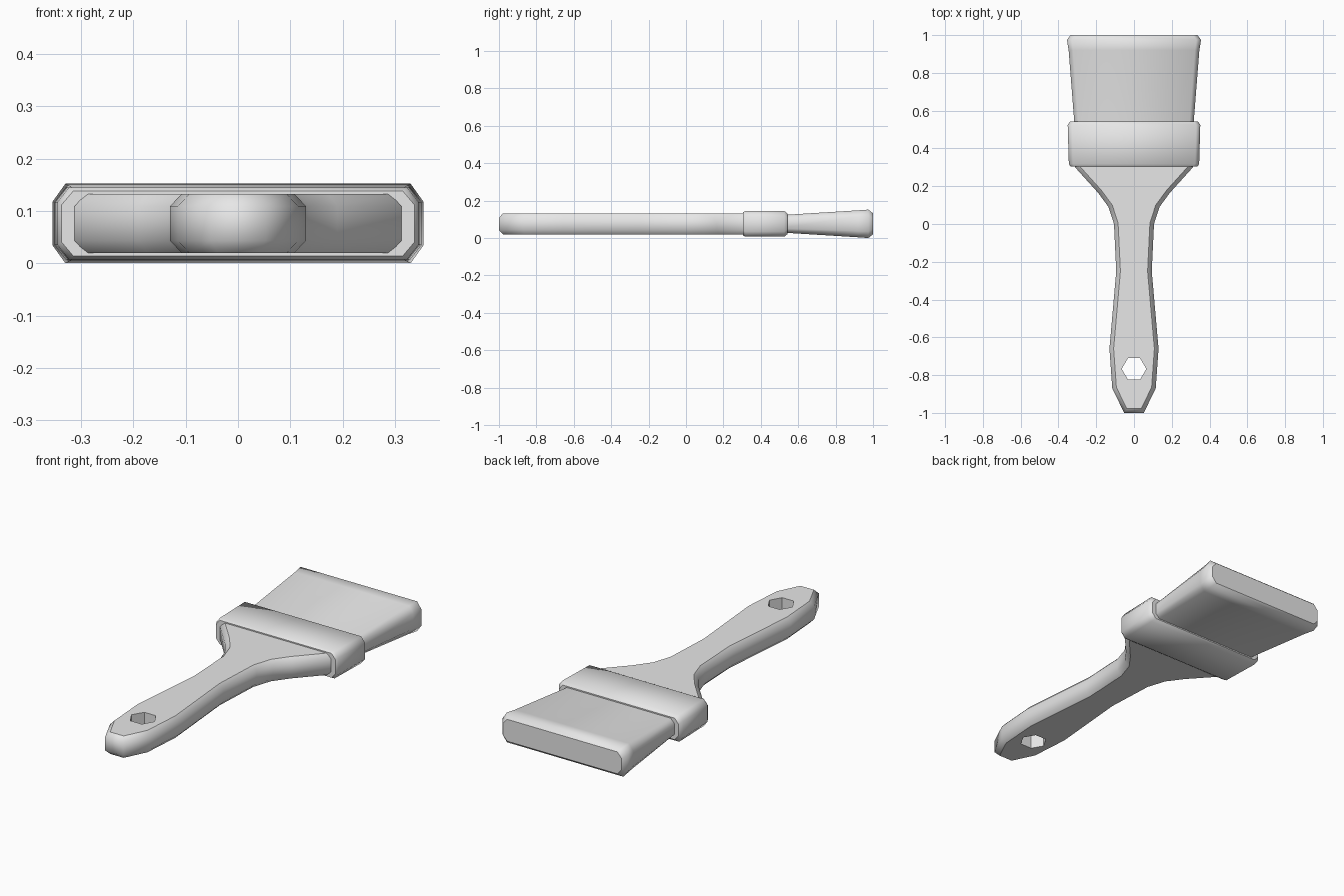
import bpy, bmesh, math
from mathutils import Vector

if "Cube" in bpy.data.objects:
    bpy.data.objects.remove(bpy.data.objects["Cube"])

GREY = (0.8, 0.8, 0.8, 1.0)
grey = bpy.data.materials.new("plain_grey")
grey.use_nodes = True
grey.diffuse_color = GREY
grey.node_tree.nodes["Principled BSDF"].inputs["Base Color"].default_value = GREY
MID = 0.076  # height of the brush's centre plane


def finish(bm, name, angle, is_flat):
    """Turn a bmesh into a smooth-shaded object, keeping chosen faces flat."""
    bmesh.ops.recalc_face_normals(bm, faces=bm.faces)
    mesh = bpy.data.meshes.new(name)
    bm.to_mesh(mesh)
    bm.free()
    mesh.materials.append(grey)
    obj = bpy.data.objects.new(name, mesh)
    bpy.context.collection.objects.link(obj)
    bpy.ops.object.select_all(action="DESELECT")
    obj.select_set(True)
    bpy.context.view_layer.objects.active = obj
    bpy.ops.object.shade_smooth_by_angle(angle=math.radians(angle))
    for poly in mesh.polygons:
        if is_flat(poly.normal):
            poly.use_smooth = False
    return obj


def bridge(bm, a, b):
    """Join two rings of equal length with quads."""
    n = len(a)
    for i in range(n):
        j = (i + 1) % n
        bm.faces.new((a[i], a[j], b[j], b[i]))


def loft(name, sections, angle, is_flat):
    """Chamfered rectangles (y, half width, half height, chamfer x, chamfer z) joined along y."""
    bm = bmesh.new()
    rings = []
    for y, w, h, cx, cz in sections:
        quarter = [(w, h - cz), (w - cx, h)]
        half = quarter + [(-x, z) for x, z in reversed(quarter)]
        outline = half + [(-x, -z) for x, z in half]
        rings.append([bm.verts.new((x, y, MID + z)) for x, z in outline])
    for a, b in zip(rings, rings[1:]):
        bridge(bm, a, b)
    bm.faces.new(rings[0])
    bm.faces.new(rings[-1])
    return finish(bm, name, angle, is_flat)


def inset(points, d):
    """Offset a counter-clockwise outline inwards with mitred corners."""
    out = []
    for i, p in enumerate(points):
        e1 = (p - points[i - 1]).normalized()
        e2 = (points[(i + 1) % len(points)] - p).normalized()
        n1, n2 = Vector((-e1.y, e1.x)), Vector((-e2.y, e2.x))
        out.append(p + (n1 + n2) * (d / (1 + n1.dot(n2))))
    return out


# Handle: chamfered outline with a six-sided hanging hole
right_side = [(0.052, -1.0), (0.115, -0.87), (0.13, -0.66), (0.094, -0.25),
              (0.106, 0.0), (0.135, 0.09), (0.19, 0.165), (0.312, 0.30), (0.32, 0.36)]
outline = [Vector(p) for p in right_side + [(-x, y) for x, y in reversed(right_side)]]
bm = bmesh.new()
rings = []
for z, d in ((0.02, 0.022), (0.043, 0.0), (0.109, 0.0), (0.132, 0.022)):
    rings.append([bm.verts.new((p.x, p.y, z)) for p in inset(outline, d)])
for a, b in zip(rings, rings[1:]):
    bridge(bm, a, b)
holes = []
for ring in (rings[0], rings[-1]):
    hole = [bm.verts.new((0.065 * math.cos(i * math.pi / 3),
                          -0.767 + 0.065 * math.sin(i * math.pi / 3), ring[0].co.z))
            for i in range(6)]
    edges = []
    for loop in (ring, hole):
        for i, v in enumerate(loop):
            w = loop[(i + 1) % len(loop)]
            edges.append(bm.edges.get((v, w)) or bm.edges.new((v, w)))
    bmesh.ops.triangle_fill(bm, edges=edges, use_beauty=True)
    holes.append(hole)
bridge(bm, holes[0], holes[1])
finish(bm, "handle", 50, lambda n: abs(n.z) > 0.99)

# Metal band, with a stepped-in lip on the bristle side
loft("ferrule", [
    (0.305, 0.337, 0.062, 0.022, 0.026),
    (0.318, 0.345, 0.069, 0.022, 0.028),
    (0.525, 0.351, 0.069, 0.022, 0.028),
    (0.543, 0.338, 0.055, 0.022, 0.026),
], 50, lambda n: abs(n.y) > 0.95)

# Bristles: flaring block with a rounded-off tip
loft("bristles", [
    (0.50, 0.313, 0.046, 0.022, 0.022),
    (0.92, 0.346, 0.072, 0.024, 0.033),
    (0.975, 0.355, 0.076, 0.025, 0.035),
    (1.0, 0.336, 0.056, 0.024, 0.028),
], 60, lambda n: abs(n.y) > 0.95)
